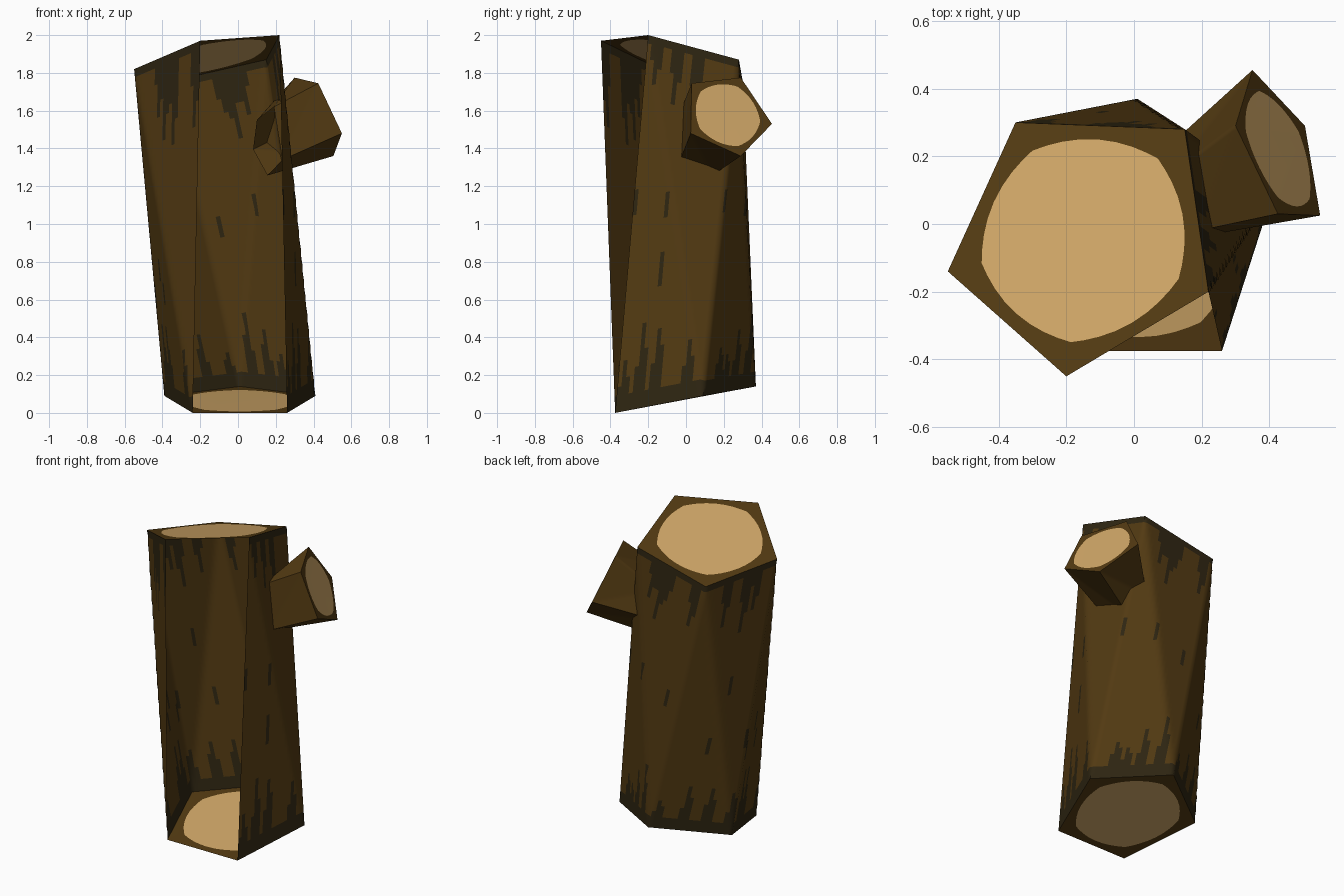
import bpy, bmesh, math, random
from mathutils import Vector

if "Cube" in bpy.data.objects:
    bpy.data.objects.remove(bpy.data.objects["Cube"])

random.seed(4)


def material(name, rgb):
    m = bpy.data.materials.new(name)
    m.diffuse_color = (*rgb, 1)
    m.use_nodes = True
    m.node_tree.nodes["Principled BSDF"].inputs["Base Color"].default_value = m.diffuse_color
    return m


MATS = [material("brown bark", (0.085, 0.042, 0.006)),
        material("dark bark streak", (0.028, 0.019, 0.006)),
        material("cut wood", (0.62, 0.38, 0.135))]
BARK, STREAK, WOOD = range(3)
COLS, ROWS = 22, 44


def streak_lengths(longest):
    # tapered tongues of dark bark, one length per column
    out = [0.02] * COLS
    for _ in range(4):
        mid, size = random.randrange(COLS), random.uniform(0.4, 1) * longest
        for k, f in ((-1, 0.5), (0, 1), (1, 0.7)):
            if 0 <= mid + k < COLS:
                out[mid + k] = max(out[mid + k], size * f)
    return out


def add_wall(bm, b0, b1, t0, t1, streaks):
    # wall of two flat triangles folded along t0-b1
    def point(u, v):
        if u + v < 1:
            return b0 + (b1 - b0) * u + (t0 - b0) * v
        return t1 + (t0 - t1) * (1 - u) + (b1 - t1) * (1 - v)

    grid = [[bm.verts.new(point(i / COLS, j / ROWS)) for i in range(COLS + 1)]
            for j in range(ROWS + 1)]
    top, low = streak_lengths(0.3), streak_lengths(0.22)
    flecks = [(random.randrange(COLS), random.uniform(0.3, 0.6)) for _ in range(3)]
    for j in range(ROWS):
        v = (j + 0.5) / ROWS
        for i in range(COLS):
            f = bm.faces.new((grid[j][i], grid[j][i + 1], grid[j + 1][i + 1], grid[j + 1][i]))
            dark = (v > 1 - top[i] or v < low[i] + 0.02
                    or any(i == c and abs(v - h) < 0.035 for c, h in flecks))
            f.material_index = STREAK if streaks and dark else BARK


def add_cap(bm, ring, flip=False):
    # bark rim around a rounded patch of cut wood
    c = sum(ring, Vector()) / len(ring)
    radius = sum((p - c).length for p in ring) / len(ring)
    outer = [a.lerp(b, k / 8) for a, b in zip(ring, ring[1:] + ring[:1]) for k in range(8)]
    inner = []
    for p in outer:
        d = p - c
        inner.append(c + d.normalized() * (0.55 * radius + 0.2 * d.length))
    o = [bm.verts.new(p) for p in outer]
    q = [bm.verts.new(p) for p in inner]
    n = len(o)
    faces = [bm.faces.new((o[i], o[(i + 1) % n], q[(i + 1) % n], q[i])) for i in range(n)]
    disc = bm.faces.new(q)
    disc.material_index = WOOD
    if flip:
        for f in faces + [disc]:
            f.normal_flip()


def build(name, base, end, open_walls=(), base_cap=True, streaks=True):
    base, end = [Vector(p) for p in base], [Vector(p) for p in end]
    bm = bmesh.new()
    n = len(base)
    for i in range(n):
        if i not in open_walls:
            k = (i + 1) % n
            add_wall(bm, base[i], base[k], end[i], end[k], streaks)
    bmesh.ops.remove_doubles(bm, verts=bm.verts[:], dist=0.0005)
    add_cap(bm, end)
    if base_cap:
        add_cap(bm, base, True)
    me = bpy.data.meshes.new(name)
    bm.to_mesh(me)
    bm.free()
    for m in MATS:
        me.materials.append(m)
    ob = bpy.data.objects.new(name, me)
    bpy.context.collection.objects.link(ob)
    bpy.ops.object.select_all(action='DESELECT')
    ob.select_set(True)
    bpy.context.view_layer.objects.active = ob
    bpy.ops.object.shade_smooth_by_angle(angle=math.radians(65))


# hollow five-sided trunk, open at the front wall
build("trunk",
      [(-.24, -.375, 0), (.26, -.375, 0), (.41, .09, .09), (.01, .37, .14), (-.39, .09, .09)],
      [(-.20, -.45, 1.97), (.22, -.20, 2.0), (.15, .28, 1.87), (-.35, .30, 1.757), (-.55, -.14, 1.82)],
      open_walls=(0,))

# cut branch poking through the right wall
build("branch_stub",
      [(.19, -.02, 1.62), (.235, -.03, 1.34), (.156, .14, 1.257), (.08, .21, 1.395), (.10, .14, 1.55)],
      [(.425, .03, 1.745), (.55, .025, 1.48), (.505, .29, 1.36), (.35, .455, 1.53), (.30, .29, 1.775)],
      base_cap=False, streaks=False)
